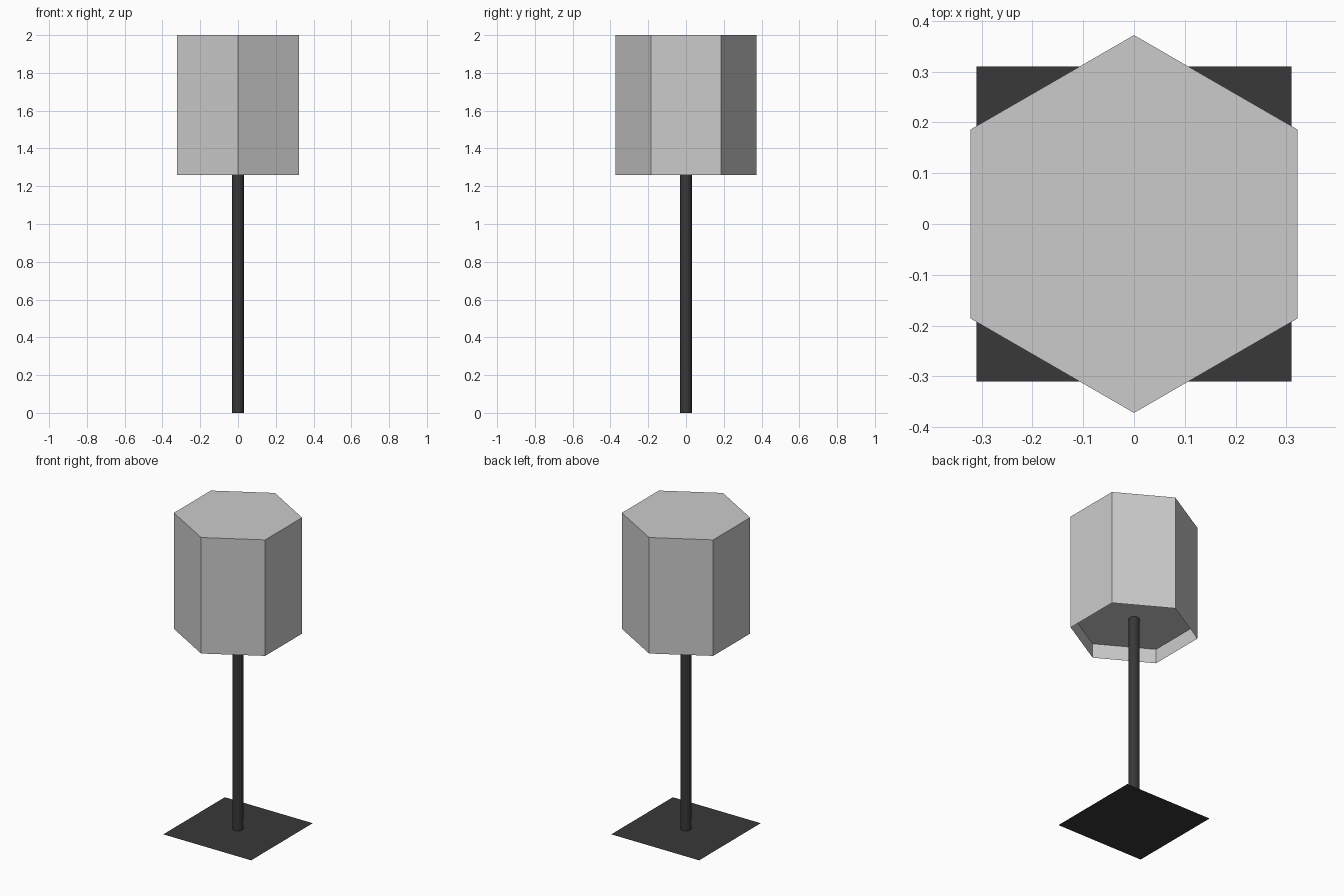
import bpy, bmesh, math

if "Cube" in bpy.data.objects:
    bpy.data.objects.remove(bpy.data.objects["Cube"])

dark = bpy.data.materials.new("dark_metal")
dark.diffuse_color = (0.04, 0.04, 0.04, 1)
dark.use_nodes = True
dark.node_tree.nodes["Principled BSDF"].inputs["Base Color"].default_value = dark.diffuse_color


def finish(bm, name, mat=None):
    mesh = bpy.data.meshes.new(name)
    bm.to_mesh(mesh)
    bm.free()
    obj = bpy.data.objects.new(name, mesh)
    bpy.context.collection.objects.link(obj)
    if mat:
        mesh.materials.append(mat)
    return obj


def ring(bm, radius, z, sides, start):
    step = math.tau / sides
    return [bm.verts.new((radius * math.cos(start + i * step),
                          radius * math.sin(start + i * step), z))
            for i in range(sides)]


def bridge(bm, low, high):
    n = len(low)
    for i in range(n):
        j = (i + 1) % n
        bm.faces.new((low[i], low[j], high[j], high[i]))


# Flat square base plate
bm = bmesh.new()
bmesh.ops.create_grid(bm, x_segments=1, y_segments=1, size=0.31)
finish(bm, "base_plate", dark)

# Slim pole
bm = bmesh.new()
foot = ring(bm, 0.031, 0, 16, 0)
tip = ring(bm, 0.031, 1.353, 16, 0)
bridge(bm, foot, tip)
bm.faces.new(tip)
finish(bm, "pole", dark)

# Six-sided thin shade, closed at the top
R, SIDES, TURN = 0.372, 6, math.pi / 2
bm = bmesh.new()
rim = ring(bm, R, 1.26, SIDES, TURN)
crown = ring(bm, R, 2.0, SIDES, TURN)
bridge(bm, rim, crown)
bm.faces.new(crown)
finish(bm, "shade")

# Panel recessed above the lower rim, facing down
bm = bmesh.new()
bm.faces.new(reversed(ring(bm, R, 1.353, SIDES, TURN)))
finish(bm, "shade_bottom_panel")
